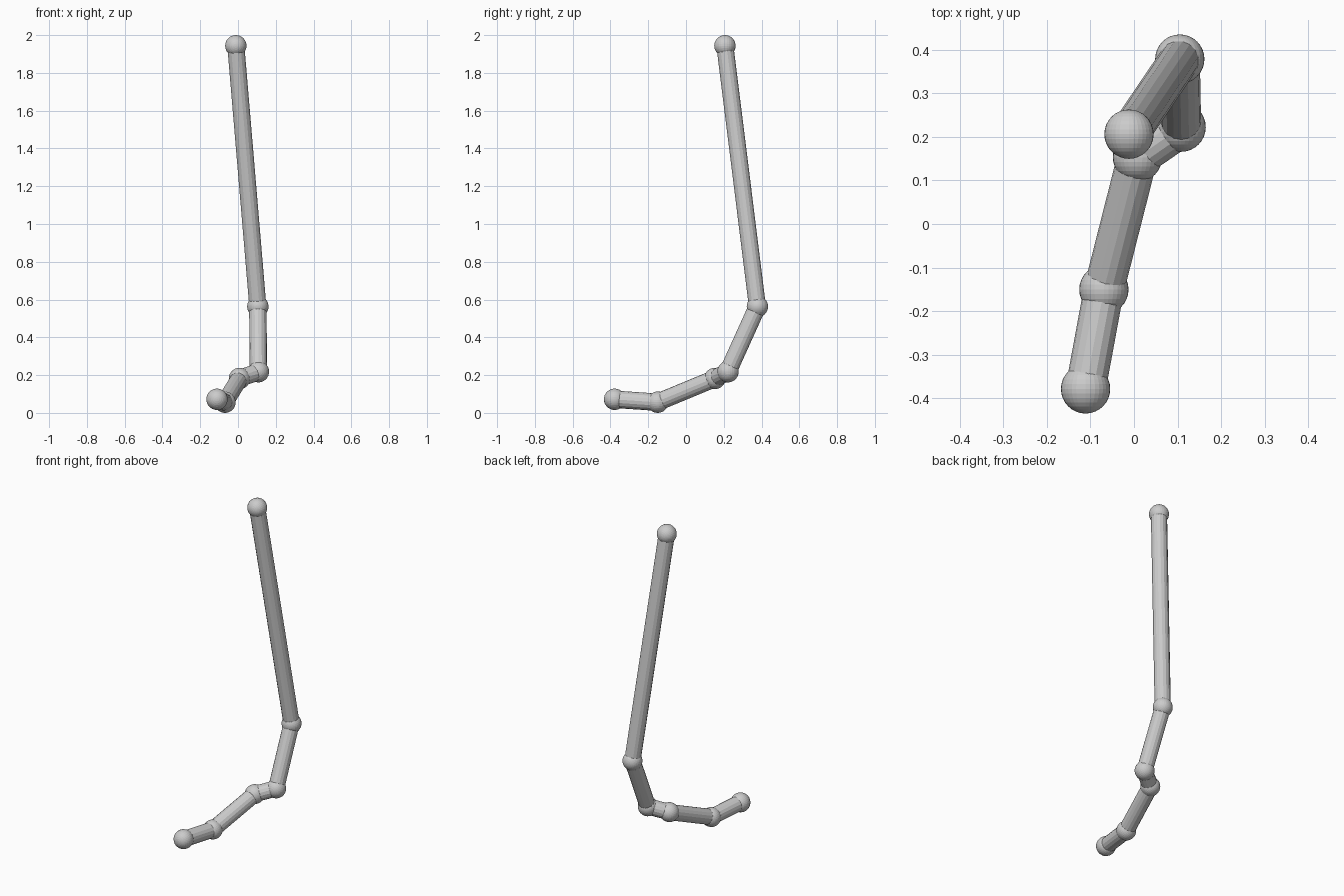
import bpy
from math import pi
from mathutils import Vector, Matrix

if "Cube" in bpy.data.objects:
    bpy.data.objects.remove(bpy.data.objects["Cube"])

JOINT_R, TUBE_R = 0.0565, 0.046

# joint centres, from the free top end down to the front tip
path = [Vector(p) for p in (
    (-0.0115, 0.206, 1.9435),
    (0.105, 0.378, 0.563),
    (0.108, 0.222, 0.218),
    (0.008, 0.153, 0.182),
    (-0.069, -0.150, 0.0565),
    (-0.111, -0.378, 0.072),
)]


def ball(name, centre):
    # sphere with its poles along y
    bpy.ops.mesh.primitive_uv_sphere_add(segments=32, ring_count=16, radius=JOINT_R,
                                         location=centre, rotation=(pi / 2, 0, 0))
    bpy.context.object.name = name


def tube(name, a, b):
    d = b - a
    bpy.ops.mesh.primitive_cylinder_add(vertices=16, radius=TUBE_R, depth=d.length,
                                        location=(a + b) / 2,
                                        rotation=d.to_track_quat('Z', 'Y').to_euler())
    bpy.context.object.name = name


# ball joints
for i, p in enumerate(path):
    ball(f"ball_joint_{i + 1}", p)

# straight tubes between neighbouring joints
for i, (a, b) in enumerate(zip(path, path[1:])):
    tube(f"tube_segment_{i + 1}", a, b)
